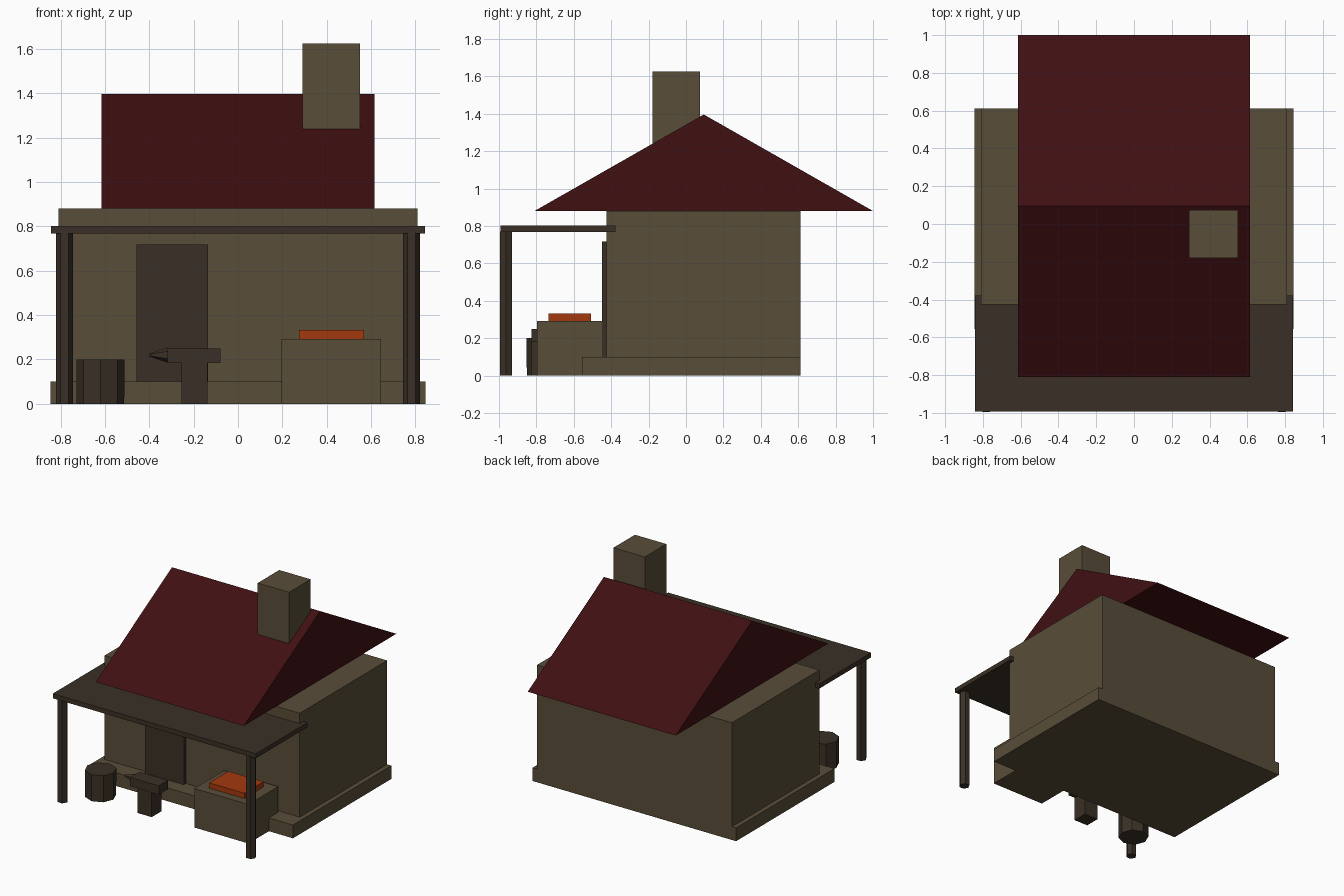
import bpy
import bmesh
from math import pi
from mathutils import Matrix, Vector

if "Cube" in bpy.data.objects:
    bpy.data.objects.remove(bpy.data.objects["Cube"], do_unlink=True)


def material(name, rgb):
    mat = bpy.data.materials.new(name)
    mat.use_nodes = True
    colour = (*rgb, 1.0)
    mat.diffuse_color = colour
    bsdf = next(n for n in mat.node_tree.nodes if n.type == "BSDF_PRINCIPLED")
    bsdf.inputs["Base Color"].default_value = colour
    return mat


stone = material("brown stone", (0.098, 0.074, 0.041))
wood = material("dark wood", (0.042, 0.030, 0.019))
tile = material("dark red tile", (0.050, 0.005, 0.006))
ember = material("glowing orange", (0.36, 0.040, 0.004))


def finish(bm, name, mat):
    bmesh.ops.recalc_face_normals(bm, faces=bm.faces[:])
    mesh = bpy.data.meshes.new(name)
    bm.to_mesh(mesh)
    bm.free()
    mesh.materials.append(mat)
    obj = bpy.data.objects.new(name, mesh)
    bpy.context.collection.objects.link(obj)
    return obj


def box(name, mat, xs, ys, zs):
    """Box spanning a (low, high) range on each axis."""
    spans = (xs, ys, zs)
    centre = Vector([(a + b) / 2 for a, b in spans])
    size = Vector([b - a for a, b in spans])
    bm = bmesh.new()
    bmesh.ops.create_cube(bm, size=1, matrix=Matrix.Translation(centre) @ Matrix.Diagonal(size.to_4d()))
    return finish(bm, name, mat)


def cone(name, mat, sides, r1, r2, depth, centre, turn=Matrix()):
    """Low-poly cylinder or cone with a corner facing the front."""
    bm = bmesh.new()
    spin = Matrix.Rotation(pi / 2, 4, "Z")
    bmesh.ops.create_cone(bm, cap_ends=True, segments=sides, radius1=r1, radius2=r2,
                          depth=depth, matrix=Matrix.Translation(centre) @ turn @ spin)
    return finish(bm, name, mat)


# House body
box("foundation", stone, (-0.845, 0.845), (-0.555, 0.612), (0, 0.1))
box("walls", stone, (-0.81, 0.81), (-0.425, 0.612), (0.1, 0.88))
box("door", wood, (-0.457, -0.135), (-0.45, -0.42), (0.1, 0.717))

# Gable roof: triangle profile extruded along x
bm = bmesh.new()
profile = [(-0.81, 0.88), (1.0, 0.88), (0.095, 1.396)]
gable = bm.faces.new([bm.verts.new((-0.615, y, z)) for y, z in profile])
side = bmesh.ops.extrude_face_region(bm, geom=[gable])["geom"]
bmesh.ops.translate(bm, vec=(1.23, 0, 0), verts=[v for v in side if isinstance(v, bmesh.types.BMVert)])
finish(bm, "roof", tile)

box("chimney", stone, (0.29, 0.55), (-0.18, 0.075), (0.95, 1.625))

# Porch
box("porch_roof", wood, (-0.843, 0.843), (-0.993, -0.378), (0.767, 0.802))
for name, sign in (("left", 1), ("right", -1)):
    cone(name + "_porch_post", wood, 6, 0.0375, 0.0375, 0.77, (sign * 0.782, -0.9625, 0.385))

# Forge with glowing coals
box("forge", stone, (0.195, 0.645), (-0.797, -0.445), (0, 0.293))
box("coals", ember, (0.275, 0.567), (-0.735, -0.507), (0.29, 0.333))

# Anvil on its stand, horn pointing to -x
box("anvil_stand", wood, (-0.255, -0.138), (-0.827, -0.713), (0, 0.185))
box("anvil_top", wood, (-0.318, -0.08), (-0.825, -0.715), (0.183, 0.25))
cone("anvil_horn", wood, 6, 0.035, 0.006, 0.085, (-0.358, -0.77, 0.22), Matrix.Rotation(-pi / 2, 4, "Y"))

# Barrel
cone("barrel", wood, 8, 0.107, 0.109, 0.2, (-0.62, -0.744, 0.1))
